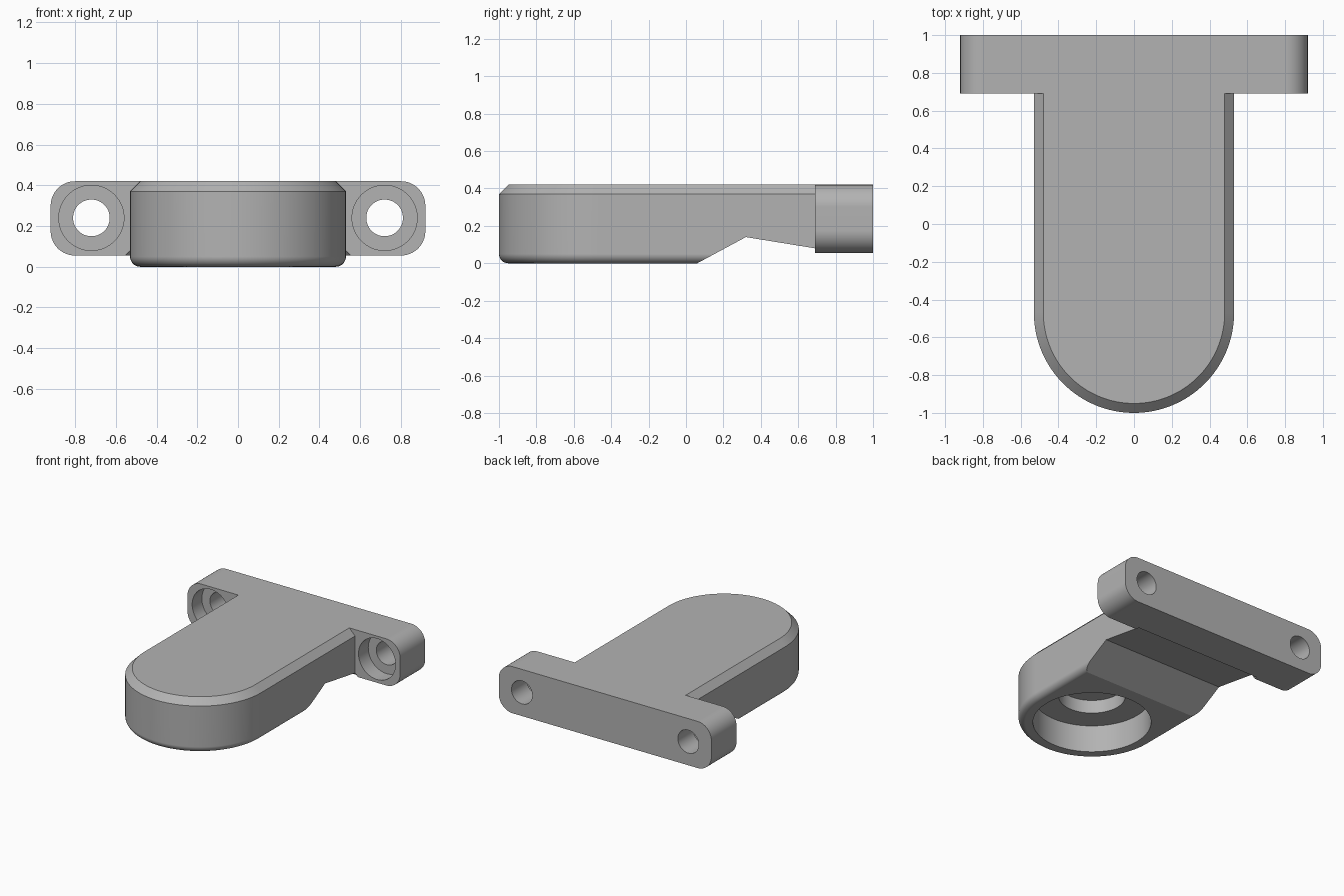
import bpy, bmesh
from math import sin, cos, pi, radians
from mathutils import Matrix

cube = bpy.data.objects.get("Cube")
if cube:
    bpy.data.objects.remove(cube)

grey = bpy.data.materials.new("satin_grey")
grey.use_nodes = True
grey.diffuse_color = (0.45, 0.45, 0.45, 1)
grey.node_tree.nodes["Principled BSDF"].inputs["Base Color"].default_value = (0.45, 0.45, 0.45, 1)


def loft(name, rings):
    """Closed solid through a stack of matching rings."""
    bm = bmesh.new()
    loops = [[bm.verts.new(p) for p in ring] for ring in rings]
    for a, b in zip(loops, loops[1:]):
        for i in range(len(a)):
            j = (i + 1) % len(a)
            bm.faces.new((a[i], a[j], b[j], b[i]))
    bm.faces.new(loops[0][::-1])
    bm.faces.new(loops[-1])
    bmesh.ops.recalc_face_normals(bm, faces=bm.faces)
    mesh = bpy.data.meshes.new(name)
    bm.to_mesh(mesh)
    bm.free()
    mesh.materials.append(grey)
    obj = bpy.data.objects.new(name, mesh)
    bpy.context.collection.objects.link(obj)
    return obj


def cylinder(name, radius, depth, matrix):
    bm = bmesh.new()
    bmesh.ops.create_cone(bm, cap_ends=True, segments=96, radius1=radius,
                          radius2=radius, depth=depth, matrix=matrix)
    mesh = bpy.data.meshes.new(name)
    bm.to_mesh(mesh)
    bm.free()
    mesh.materials.append(grey)
    obj = bpy.data.objects.new(name, mesh)
    bpy.context.collection.objects.link(obj)
    return obj


def combine(target, tool, operation):
    """Apply a boolean and discard the tool."""
    mod = target.modifiers.new("cut", "BOOLEAN")
    mod.operation, mod.solver, mod.object = operation, "EXACT", tool
    bpy.context.view_layer.objects.active = target
    bpy.ops.object.modifier_apply(modifier=mod.name)
    bpy.data.objects.remove(tool)


TOP, FRONT, HALF = 0.42, 0.69, 0.53      # top height, flange front, arm half width
NOSE = HALF - 1                          # centre of the rounded end


# Arm: round-nosed outline, filleted below and chamfered above
def arm_ring(z, inset):
    r = HALF - inset
    nose = [(r * cos(a), NOSE + r * sin(a), z)
            for a in (pi + pi * i / 64 for i in range(65))]
    return nose + [(r, 0.78, z), (-r, 0.78, z)]


fillet = 0.05
levels = [(fillet * (1 - cos(t)), fillet * (1 - sin(t)))
          for t in (pi / 2 * i / 8 for i in range(9))]
levels += [(TOP - 0.05, 0), (TOP, 0.05)]
bracket = loft("mounting_bracket", [arm_ring(z, inset) for z, inset in levels])

# Notch under the arm
notch = [(-0.033, -0.05), (0.32, 0.14), (FRONT, 0.08), (0.9, 0.08), (0.9, -0.05)]
combine(bracket, loft("notch_cutter", [[(x, y, z) for y, z in notch] for x in (-0.7, 0.7)]),
        "DIFFERENCE")

# Flange: rounded bar across the back
bottom, corner, wide = 0.055, 0.12, 0.92
outline = []
for k, (sx, sz) in enumerate([(1, 1), (-1, 1), (-1, -1), (1, -1)]):
    cx = sx * (wide - corner)
    cz = TOP - corner if sz > 0 else bottom + corner
    for i in range(17):
        a = pi / 2 * (k + i / 16)
        outline.append((cx + corner * cos(a), cz + corner * sin(a)))
flange = loft("flange", [[(x, y, z) for x, z in outline] for y in (FRONT, 1)])
combine(bracket, flange, "UNION")

# Bevelled relief where the notch runs into the flange
relief = []
for z, grow in ((0.03, 0.05), (0.08, 0)):
    x, y = HALF + grow, FRONT + grow
    relief.append([(-x, 0.5, z), (x, 0.5, z), (x, y, z), (-x, y, z)])
combine(bracket, loft("relief_cutter", relief), "DIFFERENCE")

# Bolt holes with counterbores from the front
turn = Matrix.Rotation(pi / 2, 4, "X")
for side in (-1, 1):
    for radius, y, depth in ((0.09, 0.85, 0.6), (0.16, FRONT, 0.24)):
        place = Matrix.Translation((side * 0.72, y, 0.24)) @ turn
        combine(bracket, cylinder("bolt_cutter", radius, depth, place), "DIFFERENCE")

# Stepped round pocket in the underside
for radius, height in ((0.425, 0.215), (0.24, 0.32)):
    place = Matrix.Translation((0, NOSE, height - 0.2))
    combine(bracket, cylinder("pocket_cutter", radius, 0.4, place), "DIFFERENCE")

# Smooth the curved walls, keep flats flat
bpy.ops.object.select_all(action="DESELECT")
bracket.select_set(True)
bpy.context.view_layer.objects.active = bracket
bpy.ops.object.shade_smooth_by_angle(angle=radians(25))
weighted = bracket.modifiers.new("flat_normals", "WEIGHTED_NORMAL")
weighted.keep_sharp = True
